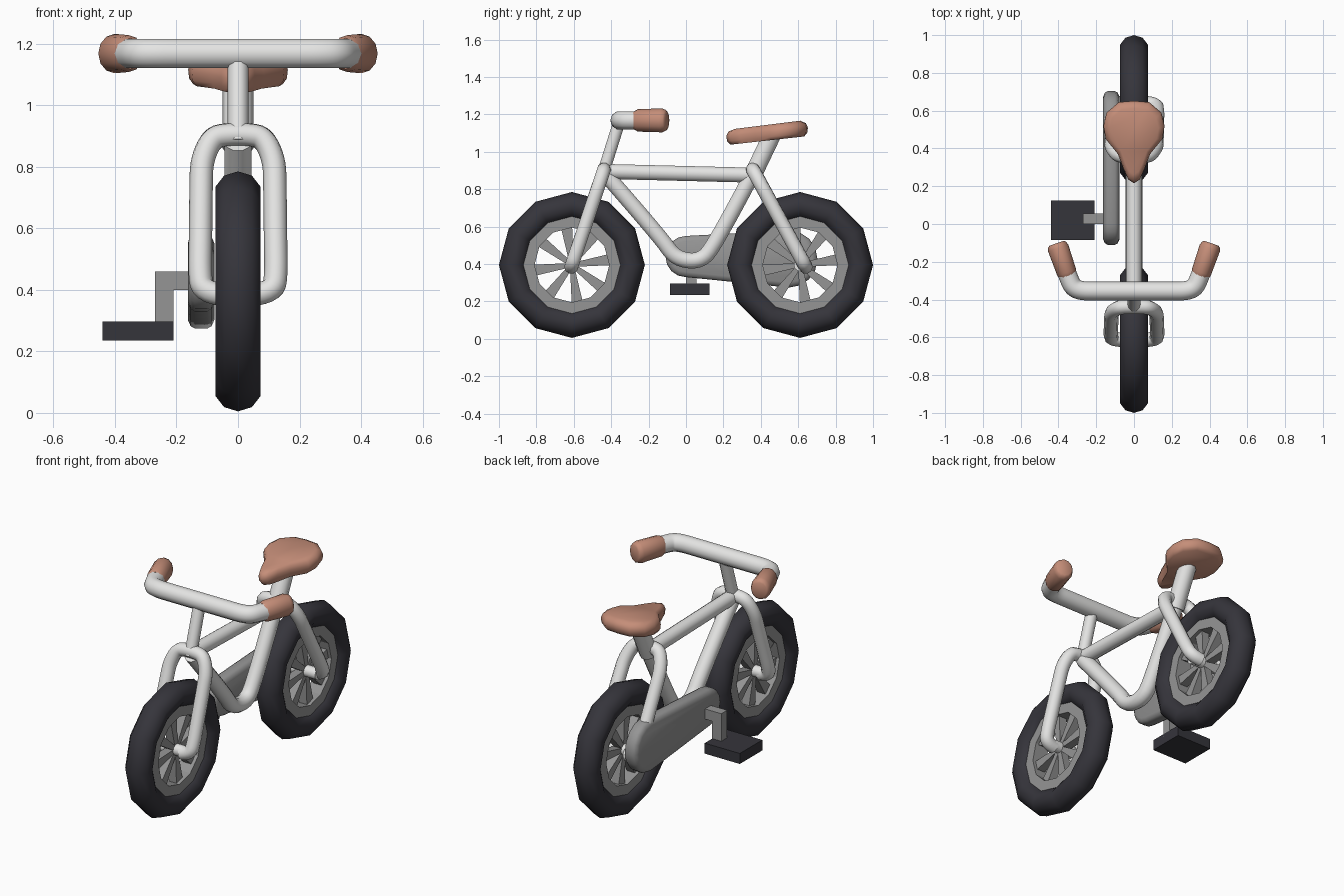
import bpy, bmesh
from math import sin, cos, pi, radians
from mathutils import Vector, Matrix

cube = bpy.data.objects.get("Cube")
if cube:
    bpy.data.objects.remove(cube, do_unlink=True)


def material(name, rgb, rough=0.6):
    m = bpy.data.materials.new(name)
    m.use_nodes = True
    m.diffuse_color = (*rgb, 1)
    node = next(n for n in m.node_tree.nodes if n.type == 'BSDF_PRINCIPLED')
    node.inputs["Base Color"].default_value = (*rgb, 1)
    node.inputs["Roughness"].default_value = rough
    return m


WHITE = material("white paint", (0.78, 0.78, 0.77))
GREY = material("grey metal", (0.30, 0.30, 0.30))
DARK = material("dark rubber", (0.036, 0.035, 0.044))
BROWN = material("brown leather", (0.56, 0.27, 0.19))


def finish(mesh, name, mat, angle=40):
    mesh.materials.clear()
    mesh.materials.append(mat)
    mesh.shade_smooth()
    mesh.set_sharp_from_angle(angle=radians(angle))
    obj = bpy.data.objects.new(name, mesh)
    bpy.context.collection.objects.link(obj)
    return obj


def from_bmesh(bm, name, mat, angle=40):
    bmesh.ops.recalc_face_normals(bm, faces=bm.faces)
    mesh = bpy.data.meshes.new(name)
    bm.to_mesh(mesh)
    bm.free()
    return finish(mesh, name, mat, angle)


def tube(name, points, radius, mat=WHITE, order=3):
    """Round tube whose corners are softened by a spline."""
    cu = bpy.data.curves.new(name, 'CURVE')
    cu.dimensions = '3D'
    sp = cu.splines.new('NURBS')
    sp.points.add(len(points) - 1)
    for p, co in zip(sp.points, points):
        p.co = (*co, 1)
    sp.order_u = min(order, len(points))
    sp.use_endpoint_u = True
    sp.resolution_u = 5
    cu.bevel_depth = radius
    cu.bevel_resolution = 3
    cu.use_fill_caps = True
    tmp = bpy.data.objects.new(name + "_path", cu)
    bpy.context.collection.objects.link(tmp)
    deps = bpy.context.evaluated_depsgraph_get()
    mesh = bpy.data.meshes.new_from_object(tmp.evaluated_get(deps))
    bpy.data.objects.remove(tmp, do_unlink=True)
    mesh.name = name
    return finish(mesh, name, mat, 50)


def box(name, lo, hi, mat):
    lo, hi = Vector(lo), Vector(hi)
    bm = bmesh.new()
    bmesh.ops.create_cube(bm, size=1)
    bmesh.ops.scale(bm, vec=hi - lo, verts=bm.verts)
    bmesh.ops.translate(bm, vec=(lo + hi) / 2, verts=bm.verts)
    return from_bmesh(bm, name, mat)


def loft(name, rings, mat, closed=False, angle=40):
    """Skin a list of equally long point rings, capped unless closed."""
    bm = bmesh.new()
    vs = [[bm.verts.new(p) for p in ring] for ring in rings]
    n = len(vs[0])
    pairs = list(zip(vs, vs[1:])) + ([(vs[-1], vs[0])] if closed else [])
    for a, b in pairs:
        for i in range(n):
            j = (i + 1) % n
            bm.faces.new((a[i], a[j], b[j], b[i]))
    if not closed:
        bm.faces.new(vs[0])
        bm.faces.new(vs[-1])
    return from_bmesh(bm, name, mat, angle)


def wheel_ring(name, profile, y, z, mat, angle):
    """Sweep an (x, radius) profile around the axle in twelve steps."""
    rings = [[(x, y + r * cos(k * pi / 6), z + r * sin(k * pi / 6)) for x, r in profile]
             for k in range(12)]
    return loft(name, rings, mat, closed=True, angle=angle)


# Wheels
AXLE = 0.395
for side, y in (("front", -0.61), ("rear", 0.61)):
    oval = [(0.077 * sin(k * pi / 5), 0.318 + 0.072 * cos(k * pi / 5)) for k in range(10)]
    wheel_ring(side + "_tyre", oval, y, AXLE, DARK, 60)
    w = 0.045
    wheel_ring(side + "_rim", [(-w, 0.2), (w, 0.2), (w, 0.27), (-w, 0.27)], y, AXLE, GREY, 25)

    # Tapered spokes
    bm = bmesh.new()
    for k in range(8):
        made = bmesh.ops.create_cube(bm, size=1)["verts"]
        for v in made:
            outer = v.co.z > 0
            v.co = Vector((v.co.x * 0.05, v.co.y * (0.06 if outer else 0.025),
                           0.205 if outer else 0.02))
        turn = Matrix.Rotation(radians(8) + k * pi / 4, 4, 'X')
        bmesh.ops.transform(bm, matrix=Matrix.Translation((0, y, AXLE)) @ turn, verts=made)
    from_bmesh(bm, side + "_spokes", GREY)
    tube(side + "_axle", [(-0.1, y, AXLE), (0.1, y, AXLE)], 0.034)


# Forks: one arched tube each, hooked in to the axle
def fork(name, top_y, axle_y, radius):
    half = [(0.035, 0.905), (0.085, 0.895), (0.118, 0.82), (0.12, 0.74),
            (0.122, 0.56), (0.124, 0.45), (0.115, 0.395), (0.06, 0.385)]
    prof = [(-x, z) for x, z in reversed(half)] + half
    slope = (axle_y - top_y) / (0.9 - AXLE)
    tube(name, [(x, top_y + (0.9 - z) * slope, z) for x, z in prof], radius)


fork("front_fork", -0.44, -0.61, 0.038)
fork("rear_fork", 0.36, 0.635, 0.038)

# Frame
tube("top_tube", [(0, -0.44, 0.895), (0, 0.36, 0.875)], 0.042)
lower = [(-0.43, 0.88), (-0.13, 0.537), (-0.06, 0.43), (0.07, 0.41), (0.15, 0.49), (0.36, 0.89)]
tube("lower_frame", [(0, y, z) for y, z in lower], 0.044)
tube("seat_post", [(0, 0.35, 0.86), (0, 0.465, 1.1)], 0.05)
tube("stem", [(0, -0.445, 0.88), (0, -0.36, 1.15)], 0.034)

# Handlebar and grips
right = [(0.2, -0.355), (0.27, -0.355), (0.32, -0.34), (0.345, -0.29), (0.385, -0.18)]
bar = [(-x, y) for x, y in reversed(right)] + right
tube("handlebar", [(x, y, 1.168) for x, y in bar], 0.05)
for side, s in (("left", 1), ("right", -1)):
    a, b = Vector((s * 0.35, -0.275, 1.168)), Vector((s * 0.41, -0.102, 1.168))
    d = (b - a).normalized()
    across = d.cross(Vector((0, 0, 1)))
    rings = []
    for t, r in ((0, 0.05), (0.1, 0.06), (0.85, 0.064), (0.96, 0.056), (1, 0.045)):
        c = a.lerp(b, t)
        rings.append([c + across * r * 0.88 * cos(k * pi / 6) + Vector((0, 0, r * sin(k * pi / 6)))
                      for k in range(12)])
    loft(side + "_grip", rings, BROWN, angle=50)

# Saddle: teardrop outline stacked in layers and tilted nose down
half = [(0.03, 0.235), (0.055, 0.29), (0.085, 0.37), (0.15, 0.45), (0.162, 0.52), (0.145, 0.59), (0.08, 0.645)]
outline = [(0, 0.215)] + half + [(0, 0.652)] + [(-x, y) for x, y in reversed(half)]
layers = []
for z, s in ((1.062, 0.9), (1.08, 0.98), (1.108, 1.0), (1.132, 0.95), (1.146, 0.8)):
    layers.append([(x * s, 0.45 + (y - 0.45) * s, z + (y - 0.45) * 0.1) for x, y in outline])
loft("saddle", layers, BROWN, angle=60)


# Chain case: two unequal arcs joined, with rounded rims
def case_outline(x, inset):
    pts = []
    for cy, cz, r, start in ((0.0, 0.44, 0.11, pi / 2), (0.55, 0.427, 0.153, -pi / 2)):
        for k in range(9):
            t = start + k * pi / 8
            pts.append((x, cy + (r - inset) * cos(t), cz + (r - inset) * sin(t)))
    return pts


loft("chain_case", [case_outline(x, i) for x, i in
                    ((-0.163, 0.028), (-0.154, 0.008), (-0.14, 0), (-0.1, 0), (-0.086, 0.008), (-0.077, 0.028))],
     GREY, angle=50)

# Crank and pedal
box("crank_axle", (-0.215, 0, 0.4), (-0.12, 0.055, 0.46), GREY)
box("crank_arm", (-0.27, 0, 0.28), (-0.21, 0.055, 0.46), GREY)
box("pedal", (-0.44, -0.085, 0.235), (-0.21, 0.125, 0.297), DARK)
